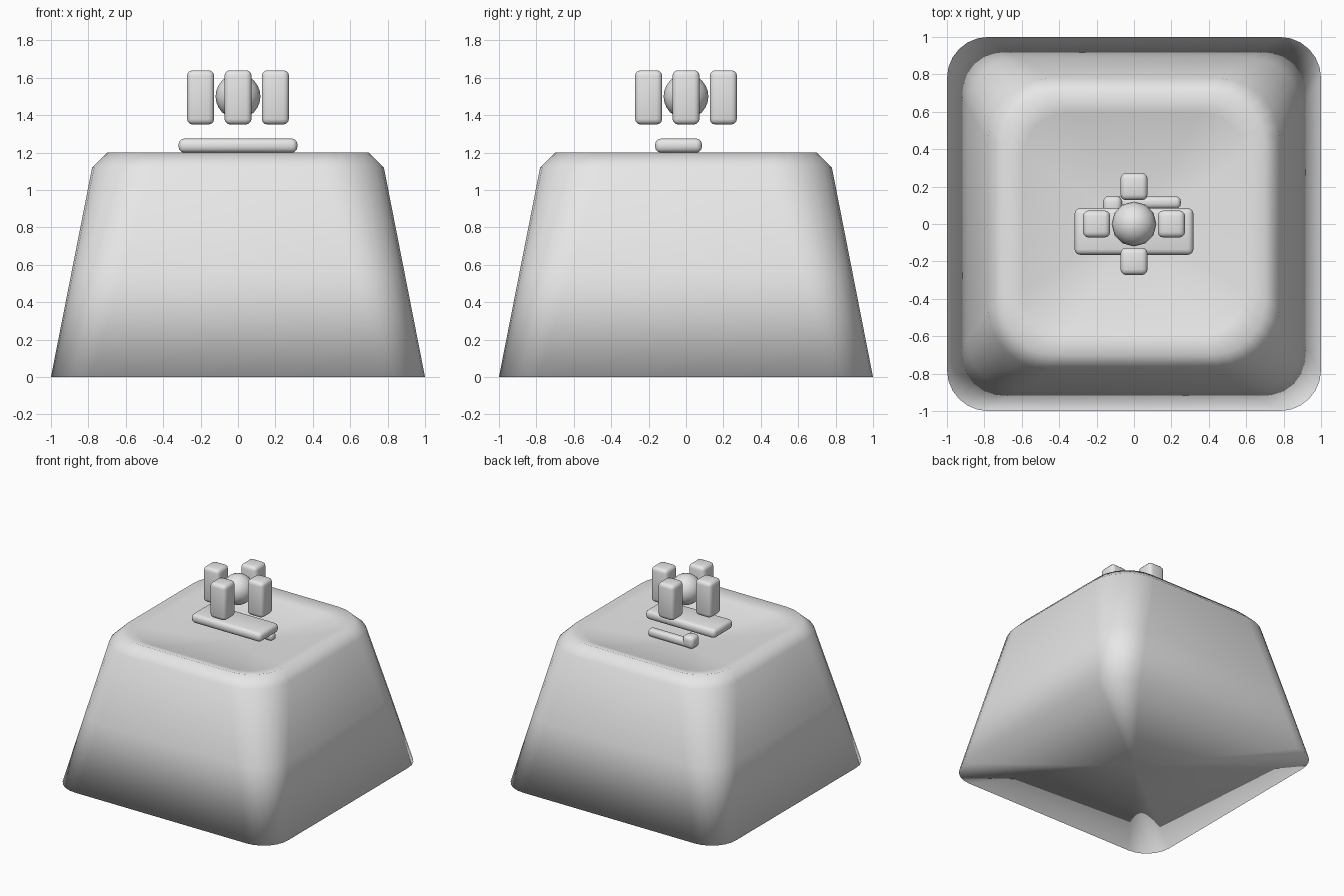
import bpy, bmesh, math

cube = bpy.data.objects.get("Cube")
if cube:
    bpy.data.objects.remove(cube, do_unlink=True)

grey = bpy.data.materials.new("plain_grey")
grey.use_nodes = True
grey.diffuse_color = (0.8, 0.8, 0.8, 1)
grey.node_tree.nodes["Principled BSDF"].inputs["Base Color"].default_value = (0.8, 0.8, 0.8, 1)


def finish(name, bm):
    """Turn a bmesh into a smooth, grey object."""
    bmesh.ops.recalc_face_normals(bm, faces=bm.faces)
    for face in bm.faces:
        face.smooth = True
    mesh = bpy.data.meshes.new(name)
    bm.to_mesh(mesh)
    bm.free()
    mesh.materials.append(grey)
    obj = bpy.data.objects.new(name, mesh)
    bpy.context.collection.objects.link(obj)
    return obj


def rounded_square(half, radius, steps=6):
    """Outline of a square with rounded corners."""
    points = []
    inner = half - radius
    for corner in range(4):
        mid = math.radians(45 + 90 * corner)
        cx = math.copysign(inner, math.cos(mid))
        cy = math.copysign(inner, math.sin(mid))
        for i in range(steps + 1):
            a = math.radians(90 * (corner + i / steps))
            points.append((cx + radius * math.cos(a), cy + radius * math.sin(a)))
    return points


def rounded_box(name, centre, size, radius):
    bm = bmesh.new()
    bmesh.ops.create_cube(bm, size=1)
    bmesh.ops.scale(bm, vec=size, verts=bm.verts)
    bmesh.ops.bevel(bm, geom=bm.edges[:], offset=radius, segments=3,
                    profile=0.5, affect='EDGES')
    bmesh.ops.translate(bm, vec=centre, verts=bm.verts)
    return finish(name, bm)


# Tapered body: side rings, chamfered rim, then a shallow bowl in the top
sections = [(1.0, 0.22, 0), (0.89, 0.27, 0.56), (0.78, 0.33, 1.12), (0.7, 0.28, 1.2)]
rim, rim_radius, top, depth = 0.7, 0.28, 1.2, 0.11
for t in (0.85, 0.68, 0.5, 0.32, 0.15):
    sections.append((rim * t, rim_radius * t, top - depth * (1 - t * t)))

bm = bmesh.new()
rings = [[bm.verts.new((x, y, z)) for x, y in rounded_square(half, radius)]
         for half, radius, z in sections]
count = len(rings[0])
for low, high in zip(rings, rings[1:]):
    for i in range(count):
        j = (i + 1) % count
        bm.faces.new((low[i], low[j], high[j], high[i]))
for ring, z in ((rings[0], 0), (rings[-1], top - depth)):
    hub = bm.verts.new((0, 0, z))
    for i in range(count):
        bm.faces.new((ring[i], ring[(i + 1) % count], hub))
finish("body", bm)

# Wide plate over the bowl
rounded_box("plate", (0, -0.04, 1.237), (0.635, 0.25, 0.075), 0.03)

# Small rod with a knob, lying in the bowl
rounded_box("rod", (0.06, 0.115, 1.13), (0.38, 0.065, 0.065), 0.025)
rounded_box("rod_knob", (-0.115, 0.1, 1.145), (0.1, 0.1, 0.1), 0.03)

# Floating ball with four upright posts around it
bm = bmesh.new()
bmesh.ops.create_uvsphere(bm, u_segments=12, v_segments=12, radius=0.12)
bmesh.ops.translate(bm, vec=(0, 0, 1.5), verts=bm.verts)
finish("ball", bm)

for side, (x, y) in {"left": (1, 0), "right": (-1, 0), "front": (0, -1), "back": (0, 1)}.items():
    rounded_box("post_" + side, (0.2 * x, 0.2 * y, 1.495), (0.145, 0.145, 0.29), 0.03)
